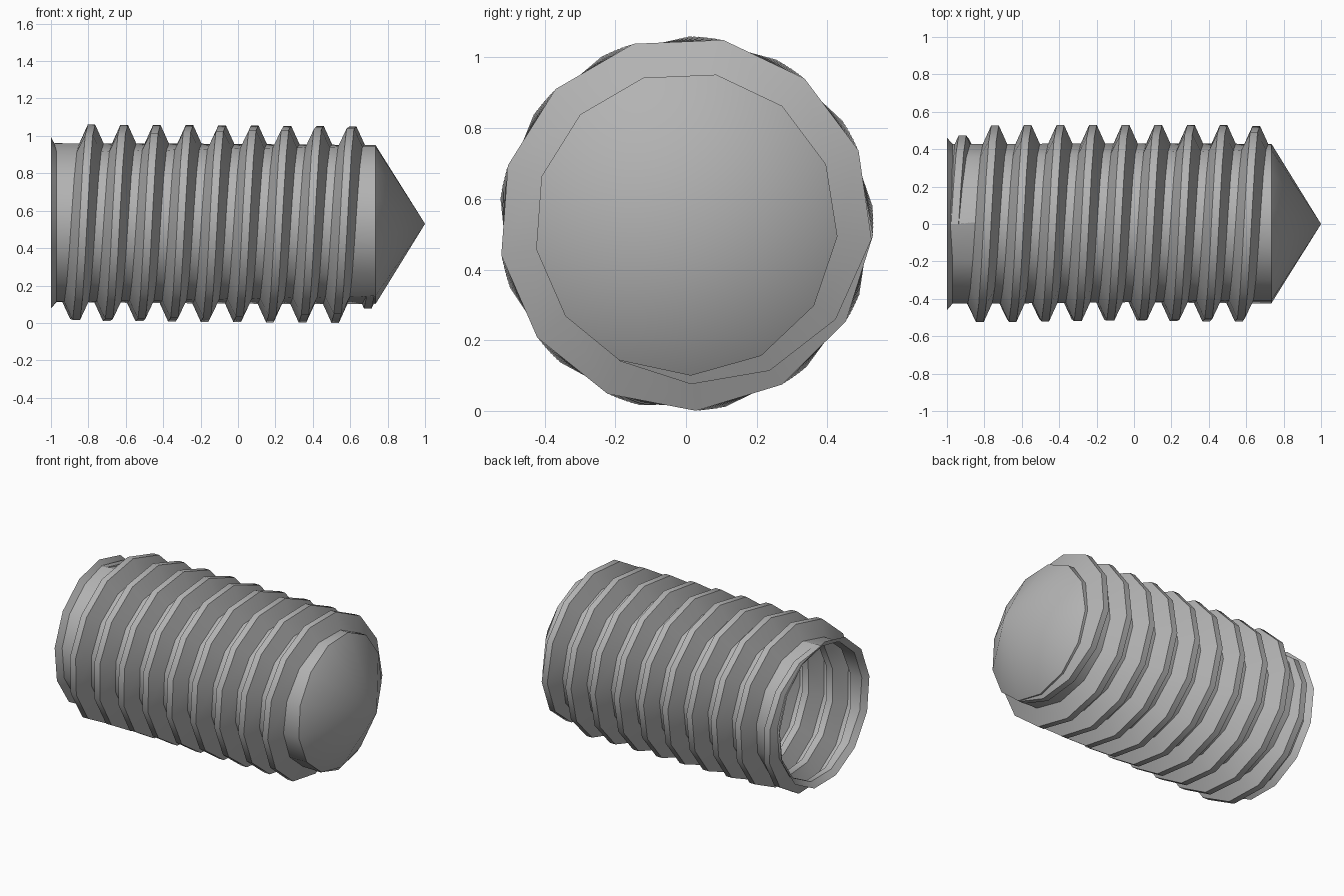
import bpy
import bmesh
from math import sin, cos, radians

cube = bpy.data.objects.get("Cube")
if cube:
    bpy.data.objects.remove(cube, do_unlink=True)

SIDES = 13            # columns in one turn
COLUMNS = 124         # last column of the helix
END = 9 * 360 + 206   # total helix angle in degrees
ROOT, CREST = 0.43, 0.53
PITCH, START_X = 0.174, -0.958
AXIS_Z = 0.53

steel = bpy.data.materials.new("grey steel")
steel.use_nodes = True
colour = (0.45, 0.45, 0.45, 1)
steel.diffuse_color = colour
steel.node_tree.nodes["Principled BSDF"].inputs["Base Color"].default_value = colour

bm = bmesh.new()


def angle(j):
    return END * j / COLUMNS


def point(x, r, deg):
    a = radians(deg)
    return bm.verts.new((x, r * sin(a), AXIS_Z + r * cos(a)))


def quad(a, b, c, d):
    bm.faces.new((a, b, c, d))


# Ridge cross-sections along the helix, fading at both ends
ridge = []
for j in range(COLUMNS + 1):
    deg = angle(j)
    fade = max(0.02, min(1, deg / 180, (END - deg) / 115))
    x = START_X + PITCH * deg / 360
    r = ROOT + (CREST - ROOT) * fade
    foot = 0.02 + 0.045 * fade
    ridge.append([point(x - foot, ROOT, deg), point(x - 0.02, r, deg),
                  point(x + 0.02, r, deg), point(x + foot, ROOT, deg)])

# Flanks and crest
for a, b in zip(ridge, ridge[1:]):
    for k in range(3):
        quad(a[k], b[k], b[k + 1], a[k + 1])

# Valley between neighbouring turns
for j in range(COLUMNS - SIDES):
    quad(ridge[j][3], ridge[j + 1][3], ridge[j + SIDES + 1][0], ridge[j + SIDES][0])

# Flared open rim and the sleeve up to the first turn
rim = [point(-1, 0.465, angle(j)) for j in range(SIDES)]
neck = [point(min(-0.97, ridge[j][0].co.x - 0.003), ROOT, angle(j)) for j in range(SIDES)]
for j in range(SIDES):
    n = (j + 1) % SIDES
    quad(rim[j], rim[n], neck[n], neck[j])
    quad(neck[j], neck[n], ridge[j + 1][0], ridge[j][0])

# Collar after the last turn and the pointed tip
first = COLUMNS - SIDES
collar = [point(0.735, ROOT, angle(first + 1 + j)) for j in range(SIDES)]
apex = point(1, 0, 0)
for j in range(SIDES):
    a, b = collar[j - 1], collar[j]
    quad(ridge[first + j][3], ridge[first + j + 1][3], b, a)
    bm.faces.new((a, b, apex))

bmesh.ops.recalc_face_normals(bm, faces=bm.faces)
# Point the tip outward
bm.normal_update()
if apex.link_faces[0].normal.x < 0:
    bmesh.ops.reverse_faces(bm, faces=bm.faces)

mesh = bpy.data.meshes.new("threaded_screw")
bm.to_mesh(mesh)
bm.free()
mesh.materials.append(steel)
screw = bpy.data.objects.new("threaded_screw", mesh)
bpy.context.collection.objects.link(screw)

bpy.ops.object.select_all(action="DESELECT")
screw.select_set(True)
bpy.context.view_layer.objects.active = screw
bpy.ops.object.shade_smooth_by_angle(angle=radians(35))
